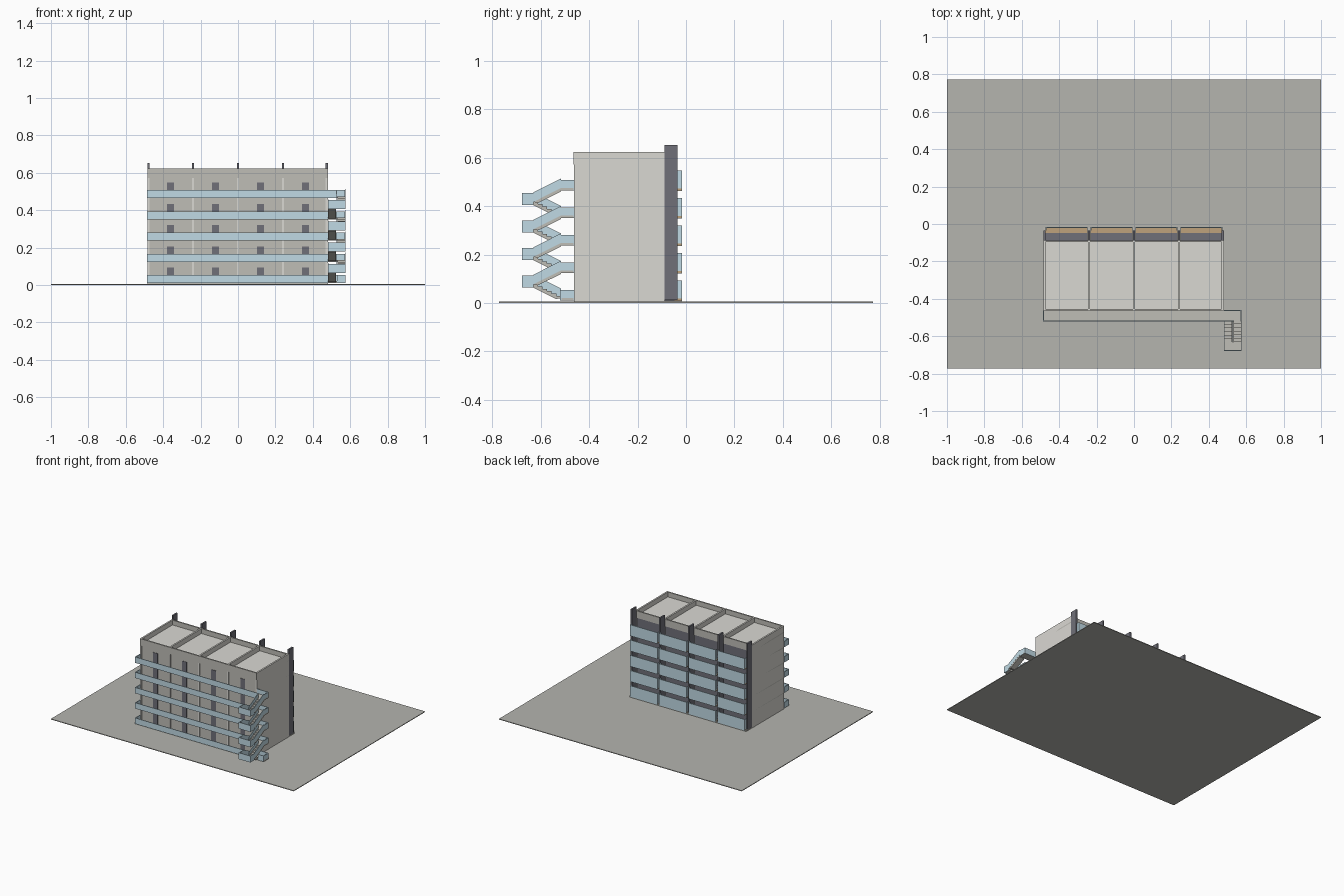
import bpy, bmesh
from mathutils import Matrix, Vector

if "Cube" in bpy.data.objects:
    bpy.data.objects.remove(bpy.data.objects["Cube"])


def material(name, r, g, b):
    m = bpy.data.materials.new(name)
    m.diffuse_color = (r, g, b, 1)
    m.use_nodes = True
    m.node_tree.nodes["Principled BSDF"].inputs["Base Color"].default_value = m.diffuse_color
    return m


BLUE = material("blue_panel", 0.53, 0.70, 0.78)
DARK = material("dark_metal", 0.16, 0.16, 0.19)
WOOD = material("timber", 0.52, 0.36, 0.20)
PALE = material("pale_concrete", 0.70, 0.69, 0.65)
GREY = material("grey_concrete", 0.52, 0.51, 0.47)
PAVE = material("paving", 0.46, 0.46, 0.43)


def finish(name, bm, mat):
    bmesh.ops.recalc_face_normals(bm, faces=bm.faces)
    me = bpy.data.meshes.new(name)
    bm.to_mesh(me)
    bm.free()
    me.materials.append(mat)
    ob = bpy.data.objects.new(name, me)
    bpy.context.collection.objects.link(ob)
    return ob


def boxes(name, mat, items):
    """Join boxes given as (x0, x1, y0, y1, z0, z1)."""
    bm = bmesh.new()
    for x0, x1, y0, y1, z0, z1 in items:
        centre = Vector((x0 + x1, y0 + y1, z0 + z1)) / 2
        size = Matrix.Diagonal((x1 - x0, y1 - y0, z1 - z0, 1))
        bmesh.ops.create_cube(bm, size=1, matrix=Matrix.Translation(centre) @ size)
    return finish(name, bm, mat)


def prisms(name, mat, items):
    """Join side profiles [(y, z)...] extruded from x0 to x1."""
    bm = bmesh.new()
    for x0, x1, profile in items:
        face = bm.faces.new([bm.verts.new((x0, y, z)) for y, z in profile])
        out = bmesh.ops.extrude_face_region(bm, geom=[face])
        bm.faces.new([v for v in face.verts]) if not face.is_valid else None
        verts = [v for v in out["geom"] if isinstance(v, bmesh.types.BMVert)]
        bmesh.ops.translate(bm, vec=(x1 - x0, 0, 0), verts=verts)
    return finish(name, bm, mat)


STEP = 0.1135
levels = [0.01 + STEP * i for i in range(5)]
ROOF = 0.577
TOP = 0.623
bays = [-0.36, -0.12, 0.12, 0.36]
lines = [-0.478, -0.24, 0, 0.24, 0.474]
BACK, FRONT = -0.088, -0.463

# Ground and base
boxes("ground", PAVE, [(-1, 1, -0.773, 0.773, 0, 0.005)])
boxes("base_slab", GREY, [(-0.483, 0.479, FRONT, -0.018, 0.004, 0.011)])

# Party walls and floors
boxes("party_walls", PALE, [(x - 0.006, x + 0.006, FRONT, BACK, 0.005, TOP) for x in lines])
boxes("floor_slabs", GREY, [(-0.484, 0.48, FRONT + 0.003, BACK - 0.002, z - 0.006, z + 0.003)
                            for z in levels[1:] + [ROOF]])
boxes("roof_deck", PALE, [(-0.475, 0.472, FRONT + 0.008, BACK - 0.008, ROOF, ROOF + 0.01)])
boxes("roof_parapets", GREY, [(-0.483, 0.479, FRONT - 0.001, FRONT + 0.009, ROOF - 0.006, TOP),
                              (-0.483, 0.479, BACK - 0.009, BACK + 0.001, ROOF - 0.006, TOP)])

# Front walls with doors
boxes("front_wall", GREY, [(-0.475, 0.472, FRONT + 0.006, FRONT + 0.014, 0.005, ROOF)])
boxes("doors", DARK, [(x - 0.019, x + 0.019, FRONT + 0.003, FRONT + 0.01, z, z + 0.083)
                      for x in bays for z in levels])

# Rear glazing, fins and balconies
boxes("rear_glazing", DARK, [(-0.475, 0.472, BACK - 0.012, BACK - 0.004, 0.005, ROOF)])
boxes("rear_fins", DARK, [(x - 0.006, x + 0.006, BACK, -0.035, 0.012, 0.653) for x in lines])
cells = [(x - 0.112, x + 0.112, z) for x in bays for z in levels]
boxes("balcony_inner_floors", DARK, [(a, b, BACK, -0.048, z, z + 0.008) for a, b, z in cells])
boxes("balcony_decks", WOOD, [(a, b, -0.048, -0.018, z, z + 0.008) for a, b, z in cells])
boxes("balcony_screens", BLUE, [(a, b, -0.022, -0.016, z - 0.001, z + 0.082) for a, b, z in cells])
boxes("balcony_screen_ends", BLUE, [(x, x + 0.004, -0.035, -0.02, z - 0.001, z + 0.082)
                                    for a, b, z in cells for x in (a, b - 0.004)])

# Front access galleries
X0, X1 = 0.482, 0.575
MID = 0.528
boxes("gallery_floors", GREY, [(-0.484, X1, -0.517, FRONT, z, z + 0.01) for z in levels])
rails = []
for z in levels:
    rails += [(-0.486, X0, -0.52, -0.515, z, z + 0.043),
              (-0.486, -0.481, -0.52, FRONT, z, z + 0.043),
              (X1 - 0.005, X1, -0.52, -0.46, z, z + 0.043),
              (X0, X1, -0.465, -0.46, z, z + 0.043)]
rails += [(X0, MID, -0.52, -0.515, levels[4], levels[4] + 0.043),
          (MID, X1, -0.52, -0.515, levels[0], levels[0] + 0.043)]
boxes("gallery_parapets", BLUE, rails)

# Outdoor stair: two flights per storey joined by a half landing
YA, YB = -0.517, -0.63
N = 6


def flight(y0, y1, z0, z1):
    dy, dz = (y1 - y0) / N, (z1 - z0) / N
    pts = [(y0, z0)]
    for i in range(N):
        pts += [(y0 + dy * i, z0 + dz * (i + 1)), (y0 + dy * (i + 1), z0 + dz * (i + 1))]
    return pts + [(y1, z1 - 0.014), (y0 + dy, z0 - 0.004)]


def slope(y0, y1, z0, z1, h=0.04):
    return [(y0, z0), (y1, z1), (y1, z1 + h), (y0, z0 + h)]


flights, slopes, landings, guards = [], [], [], []
for z in levels[:-1]:
    a, m, b = z + 0.01, z + 0.01 + STEP / 2, z + 0.01 + STEP
    flights += [(X0, MID - 0.003, flight(YA, YB, a, m)), (MID + 0.003, X1, flight(YB, YA, m, b))]
    slopes += [(X0 - 0.002, X0 + 0.002, slope(YA, YB, a, m)),
               (X1 - 0.003, X1 + 0.001, slope(YB, YA, m, b)),
               (MID - 0.002, MID + 0.002, slope(YB, YA, m, b, 0.03))]
    landings.append((X0, X1, -0.675, YB, m - 0.01, m))
    guards += [(X0, X1, -0.678, -0.673, m - 0.012, m + 0.036),
               (X0 - 0.002, X0 + 0.003, -0.678, YB, m - 0.012, m + 0.036),
               (X1 - 0.004, X1 + 0.001, -0.678, YB, m - 0.012, m + 0.036)]
prisms("stair_flights", GREY, flights)
prisms("stair_side_panels", BLUE, slopes)
boxes("half_landings", GREY, landings)
boxes("half_landing_parapets", BLUE, guards)
